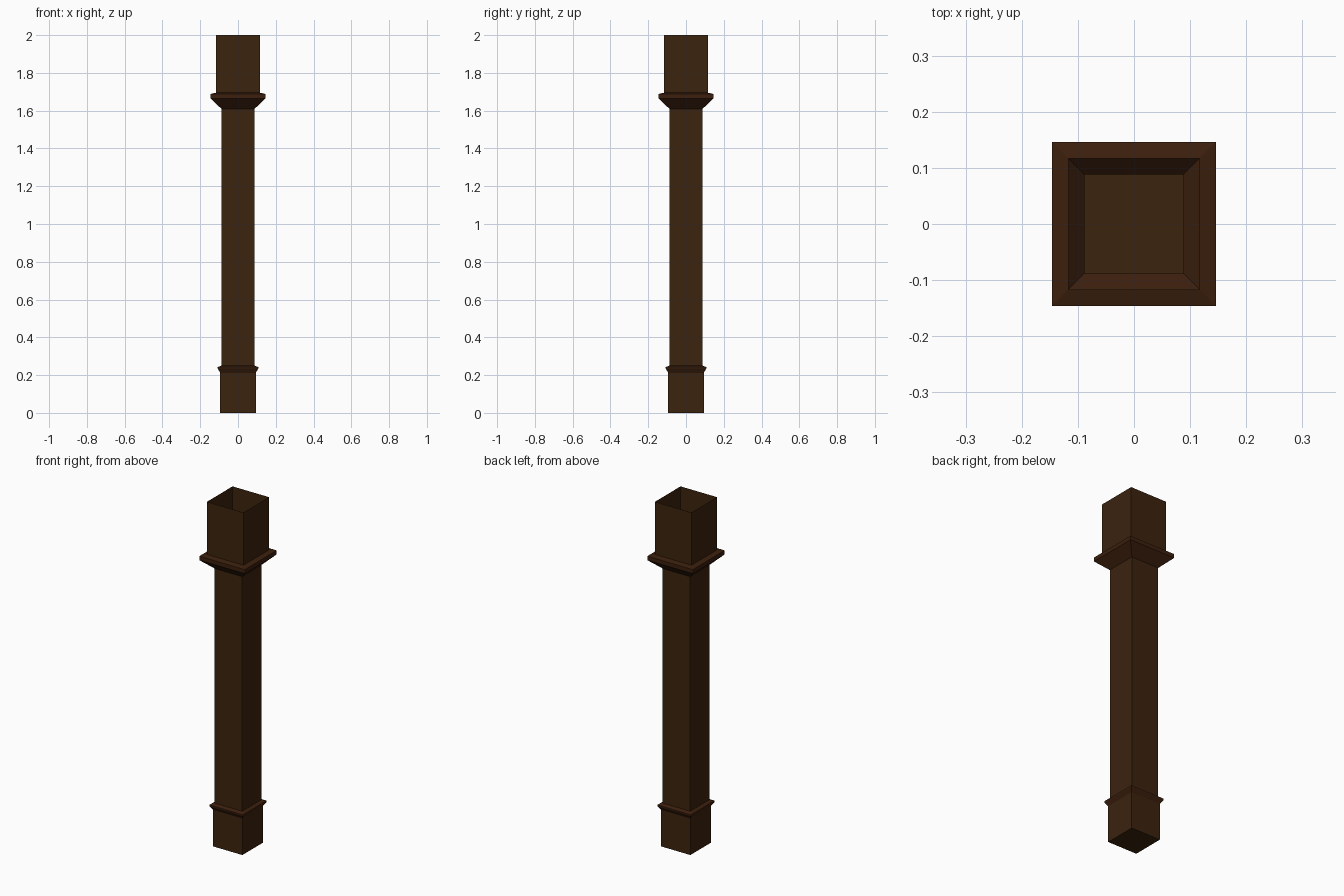
import bpy, bmesh

if "Cube" in bpy.data.objects:
    bpy.data.objects.remove(bpy.data.objects["Cube"])


def material(name, rgb):
    m = bpy.data.materials.new(name)
    m.diffuse_color = (*rgb, 1.0)
    m.use_nodes = True
    m.node_tree.nodes["Principled BSDF"].inputs["Base Color"].default_value = m.diffuse_color
    return m


wood = material("dark brown wood", (0.045, 0.017, 0.0045))
trim = material("reddish brown trim", (0.045, 0.014, 0.004))

# Square profile from the ground up: (half width, height, material of band above)
profile = [
    (0.094, 0.00, 0),    # plinth
    (0.094, 0.212, 1),   # lower moulding
    (0.108, 0.235, 1),
    (0.108, 0.242, 1),
    (0.088, 0.25, 0),    # shaft
    (0.088, 1.61, 1),    # flared collar
    (0.146, 1.665, 1),
    (0.146, 1.688, 1),
    (0.117, 1.695, 0),   # open socket
    (0.117, 2.00, 0),
]

bm = bmesh.new()
rings = [[bm.verts.new((sx * h, sy * h, z))
          for sx, sy in ((-1, -1), (1, -1), (1, 1), (-1, 1))]
         for h, z, _ in profile]

# Closed bottom, open top
bm.faces.new(reversed(rings[0]))
for (_, _, mat), lo, hi in zip(profile, rings, rings[1:]):
    for i in range(4):
        j = (i + 1) % 4
        bm.faces.new((lo[i], lo[j], hi[j], hi[i])).material_index = mat

mesh = bpy.data.meshes.new("square_post")
bm.to_mesh(mesh)
bm.free()
mesh.materials.append(wood)
mesh.materials.append(trim)
post = bpy.data.objects.new("square_post", mesh)
bpy.context.collection.objects.link(post)
